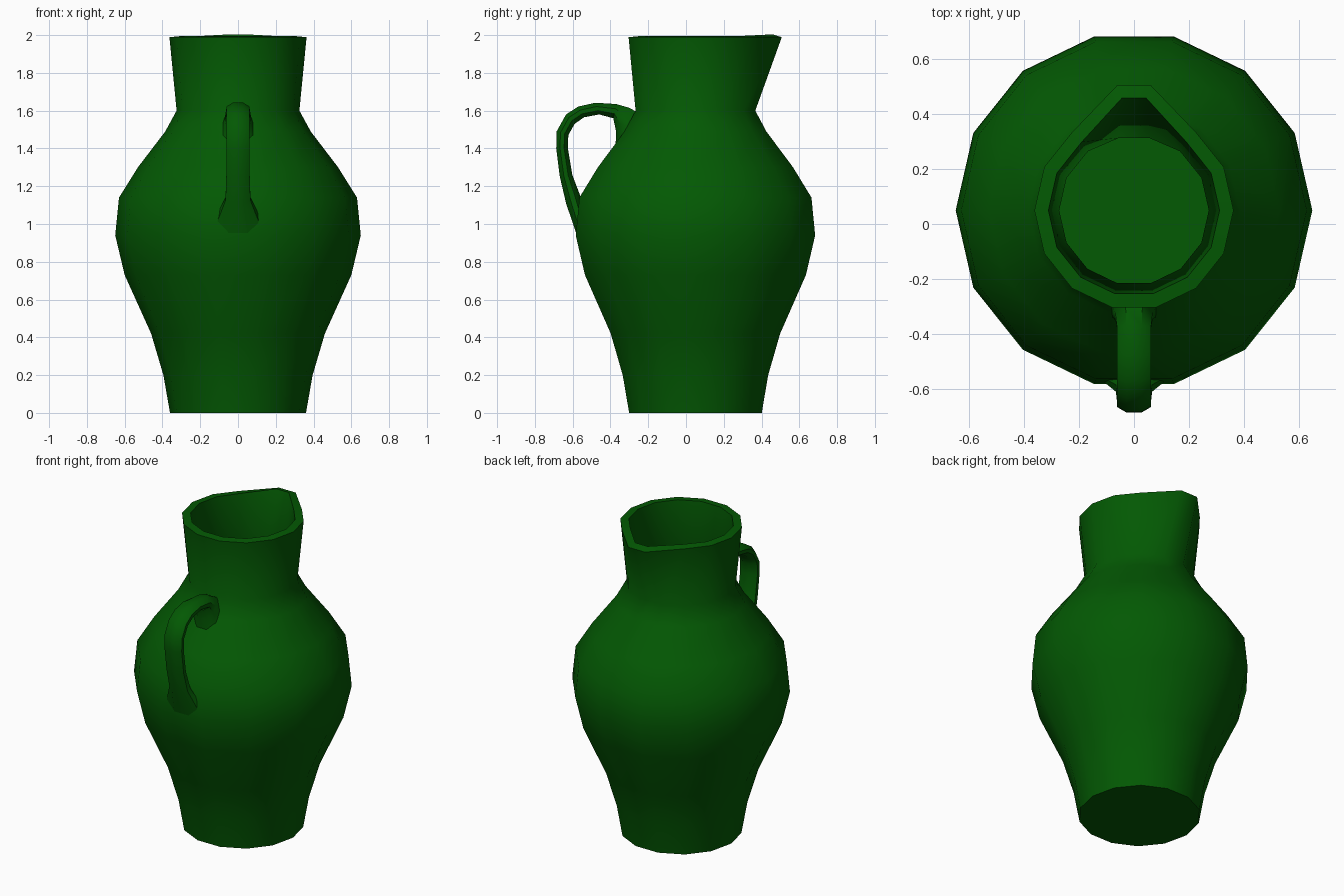
import bpy, bmesh, math

if "Cube" in bpy.data.objects:
    bpy.data.objects.remove(bpy.data.objects["Cube"])

green = bpy.data.materials.new("green_glaze")
green.diffuse_color = (0.001, 0.1, 0.001, 1)
green.use_nodes = True
green.node_tree.nodes["Principled BSDF"].inputs["Base Color"].default_value = green.diffuse_color


def ring(bm, pts):
    return [bm.verts.new(p) for p in pts]


def bridge(bm, a, b):
    n = len(a)
    for i in range(n):
        j = (i + 1) % n
        bm.faces.new((a[i], a[j], b[j], b[i]))


def finish(bm, name, wall=0):
    me = bpy.data.meshes.new(name)
    bm.to_mesh(me)
    bm.free()
    ob = bpy.data.objects.new(name, me)
    bpy.context.collection.objects.link(ob)
    me.materials.append(green)
    bpy.ops.object.select_all(action='DESELECT')
    ob.select_set(True)
    bpy.context.view_layer.objects.active = ob
    if wall:
        mod = ob.modifiers.new("wall", 'SOLIDIFY')
        mod.thickness = wall
        mod.offset = -1
        mod.use_even_offset = True
        bpy.ops.object.modifier_apply(modifier="wall")
    bpy.ops.object.shade_smooth_by_angle(angle=math.radians(42))
    return ob


# Jug body: 14-sided lathe of (radius, height), open at the rim, walls turned inward
SIDES, CY = 14, 0.05
profile = [(0.36, 0), (0.395, 0.2), (0.46, 0.42), (0.60, 0.73), (0.65, 0.94),
           (0.63, 1.14), (0.53, 1.30), (0.385, 1.49), (0.325, 1.60), (0.363, 1.989)]
bm = bmesh.new()
rings = []
for r, z in profile:
    angles = [2 * math.pi * i / SIDES for i in range(SIDES)]
    rings.append(ring(bm, [(r * math.cos(a), CY + r * math.sin(a), z) for a in angles]))
for a, b in zip(rings, rings[1:]):
    bridge(bm, a, b)
bm.faces.new(rings[0][::-1])
# Spout: pull the two back rim points outward
for i, x in ((3, 0.06), (4, -0.06)):
    rings[-1][i].co.x = x
    rings[-1][i].co.y = 0.507
finish(bm, "jug_body", wall=0.05)

# Handle: octagonal sections given by outer (y, z), inner (y, z), half width
sections = [
    ((-0.255, 1.59), (-0.375, 1.36), 0.085),
    ((-0.30, 1.615), (-0.370, 1.49), 0.068),
    ((-0.37, 1.635), (-0.385, 1.56), 0.062),
    ((-0.48, 1.642), (-0.46, 1.58), 0.062),
    ((-0.57, 1.622), (-0.54, 1.565), 0.062),
    ((-0.635, 1.58), (-0.59, 1.53), 0.062),
    ((-0.685, 1.49), (-0.623, 1.47), 0.062),
    ((-0.687, 1.40), (-0.625, 1.40), 0.062),
    ((-0.668, 1.25), (-0.602, 1.26), 0.062),
    ((-0.635, 1.11), (-0.562, 1.155), 0.066),
    ((-0.578, 0.94), (-0.545, 1.08), 0.12),
]
bm = bmesh.new()
rings = []
for (oy, oz), (iy, iz), w in sections:
    pts = []
    for u, v in ((-1, 0.35), (-0.45, 1), (0.45, 1), (1, 0.35),
                 (1, -0.35), (0.45, -1), (-0.45, -1), (-1, -0.35)):
        t = (v + 1) / 2
        pts.append((u * w, iy + (oy - iy) * t, iz + (oz - iz) * t))
    rings.append(ring(bm, pts))
for a, b in zip(rings, rings[1:]):
    bridge(bm, a, b)
bm.faces.new(rings[0])
bm.faces.new(rings[-1])
bmesh.ops.recalc_face_normals(bm, faces=bm.faces)
finish(bm, "handle")
